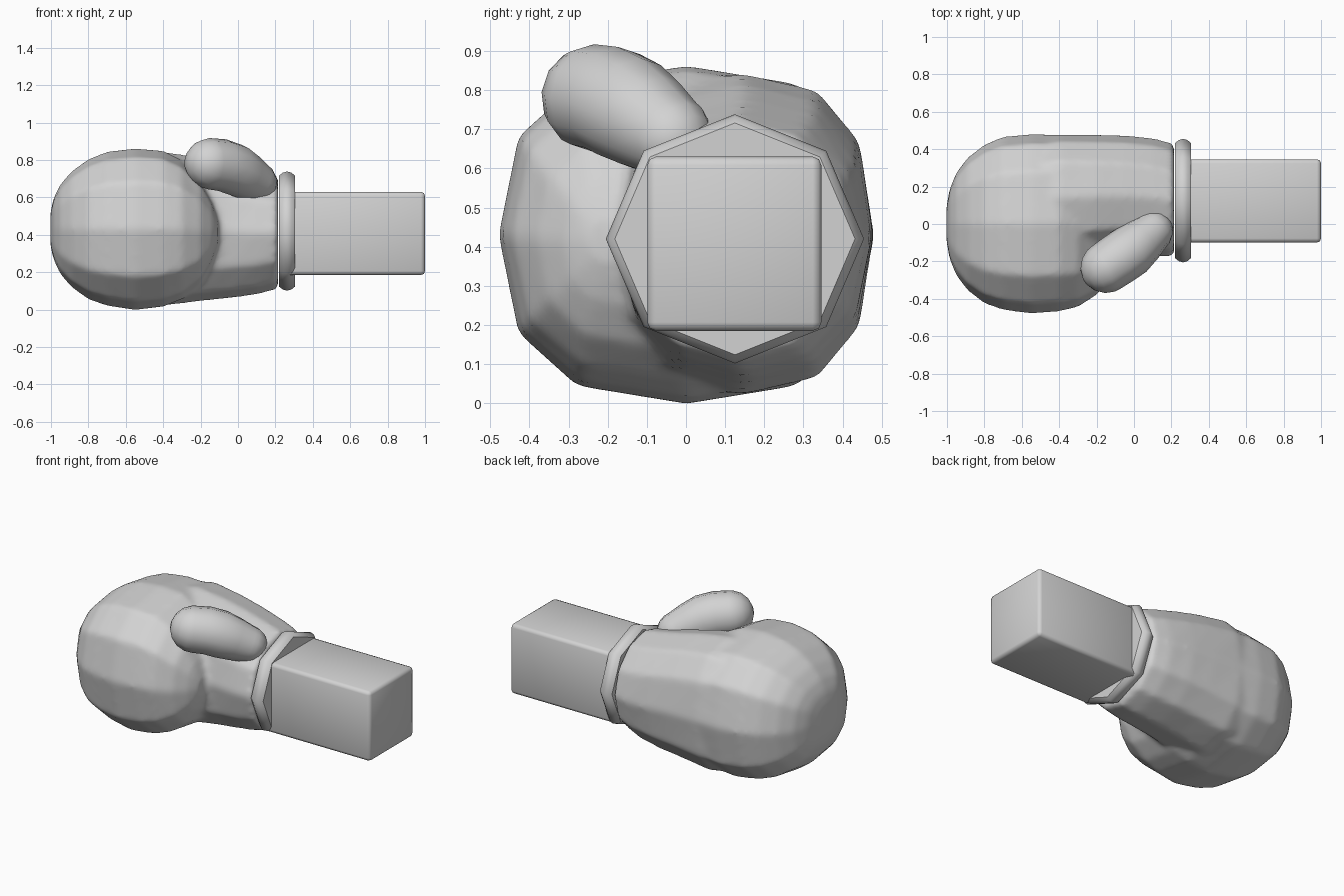
import bpy, bmesh, math
from mathutils import Vector

cube = bpy.data.objects.get("Cube")
if cube:
    bpy.data.objects.remove(cube, do_unlink=True)

grey = bpy.data.materials.new("light_grey")
grey.use_nodes = True
colour = (0.65, 0.65, 0.65, 1)
grey.diffuse_color = colour
grey.node_tree.nodes["Principled BSDF"].inputs["Base Color"].default_value = colour


def finish(name, bm, smooth_angle):
    bmesh.ops.recalc_face_normals(bm, faces=bm.faces)
    mesh = bpy.data.meshes.new(name)
    bm.to_mesh(mesh)
    bm.free()
    obj = bpy.data.objects.new(name, mesh)
    bpy.context.collection.objects.link(obj)
    mesh.materials.append(grey)
    bpy.ops.object.select_all(action='DESELECT')
    obj.select_set(True)
    bpy.context.view_layer.objects.active = obj
    bpy.ops.object.shade_smooth_by_angle(angle=math.radians(smooth_angle))
    return obj


def loft(bm, rings):
    """Skin a list of equal point rings and close both ends."""
    loops = [[bm.verts.new(p) for p in ring] for ring in rings]
    n = len(loops[0])
    for a, b in zip(loops, loops[1:]):
        for i in range(n):
            j = (i + 1) % n
            bm.faces.new((a[i], a[j], b[j], b[i]))
    bm.faces.new(loops[0])
    bm.faces.new(loops[-1])


def section(x, y0, y1, z0, z1, power=1.0, sides=12):
    """Rounded-square section across x, given by its extents."""
    points = []
    for i in range(sides):
        a = 2 * math.pi * i / sides
        c, s = math.cos(a), math.sin(a)
        u = math.copysign(abs(c) ** power, c)
        v = math.copysign(abs(s) ** power, s)
        points.append(Vector((x, (y0 + y1) / 2 + u * (y1 - y0) / 2,
                              (z0 + z1) / 2 + v * (z1 - z0) / 2)))
    return points


# Rounded fist, from the knuckles to the curled fingertips
fist = [(-1.003, -.09, .09, .34, .52), (-.985, -.19, .19, .265, .6),
        (-.95, -.275, .275, .19, .67), (-.89, -.355, .355, .12, .74),
        (-.8, -.425, .425, .055, .805), (-.7, -.46, .467, .02, .845),
        (-.55, -.48, .482, -.003, .863), (-.4, -.468, .479, .015, .85),
        (-.3, -.445, .43, .055, .8), (-.2, -.38, .2, .145, .695),
        (-.14, -.31, .02, .25, .58), (-.107, -.25, -.08, .35, .48)]
# Back of the hand tapering to the wrist
hand = [(.215, -.175, .43, .11, .72, 1), (.1, -.175, .46, .08, .745, .95),
        (-.05, -.17, .474, .06, .78, .9), (-.2, -.18, .478, .045, .815, .86),
        (-.4, -.2, .48, .02, .845, .8), (-.6, -.2, .45, .06, .8, .8)]
bm = bmesh.new()
loft(bm, [section(*r, power=.78) for r in fist])
loft(bm, [section(*r) for r in hand])
glove = finish("glove_body", bm, 80)

# Fuse the fist and hand into one soft skin
fuse = glove.modifiers.new("fuse", 'REMESH')
fuse.mode = 'VOXEL'
fuse.voxel_size = .018
fuse.use_smooth_shade = True
soften = glove.modifiers.new("soften", 'SMOOTH')
soften.factor = .5
soften.iterations = 6

# Thumb: a bent capsule lying over the palm side
base, middle, tip = (Vector(p) for p in
                     ((.1, -.04, .68), (-.02, -.145, .75), (-.15, -.233, .78)))
spine = [(base, .11), (base.lerp(middle, .5), .128), (middle, .14),
         (middle.lerp(tip, .5) + Vector((0, 0, .008)), .14), (tip, .137)]
stations = []
for k in range(4):
    a = math.radians(80 - 22 * k)
    stations.append((base - (middle - base).normalized() * .11 * math.sin(a),
                     .11 * math.cos(a), middle - base))
for i, (p, r) in enumerate(spine):
    before, after = spine[max(i - 1, 0)][0], spine[min(i + 1, 4)][0]
    stations.append((p, r, after - before))
for k in range(4):
    a = math.radians(14 + 22 * k)
    stations.append((tip + (tip - middle).normalized() * .137 * math.sin(a),
                     .137 * math.cos(a), tip - middle))
thumb = []
for p, r, d in stations:
    side = d.cross(Vector((0, 0, 1))).normalized()
    up = side.cross(d).normalized()
    thumb.append([p + r * (math.cos(a) * side + math.sin(a) * up)
                  for a in (2 * math.pi * i / 12 for i in range(12))])
bm = bmesh.new()
loft(bm, thumb)
finish("thumb", bm, 80)

# Eight-sided cuff, ridged around the middle
cuff = [section(x, .125 - r, .125 + r, .42 - r * .965, .42 + r * .965, sides=8)
        for x, r in ((.22, .308), (.24, .324), (.262, .33), (.285, .324), (.305, .307))]
bm = bmesh.new()
loft(bm, cuff)
finish("cuff", bm, 48)

# Square forearm with softened edges
bm = bmesh.new()
bmesh.ops.create_cube(bm, size=1)
for v in bm.verts:
    v.co = Vector((.63 + v.co.x * .74, .1235 + v.co.y * .445, .4075 + v.co.z * .445))
bmesh.ops.bevel(bm, geom=bm.edges[:], offset=.022, segments=2,
                affect='EDGES', profile=.5)
finish("forearm", bm, 50)
